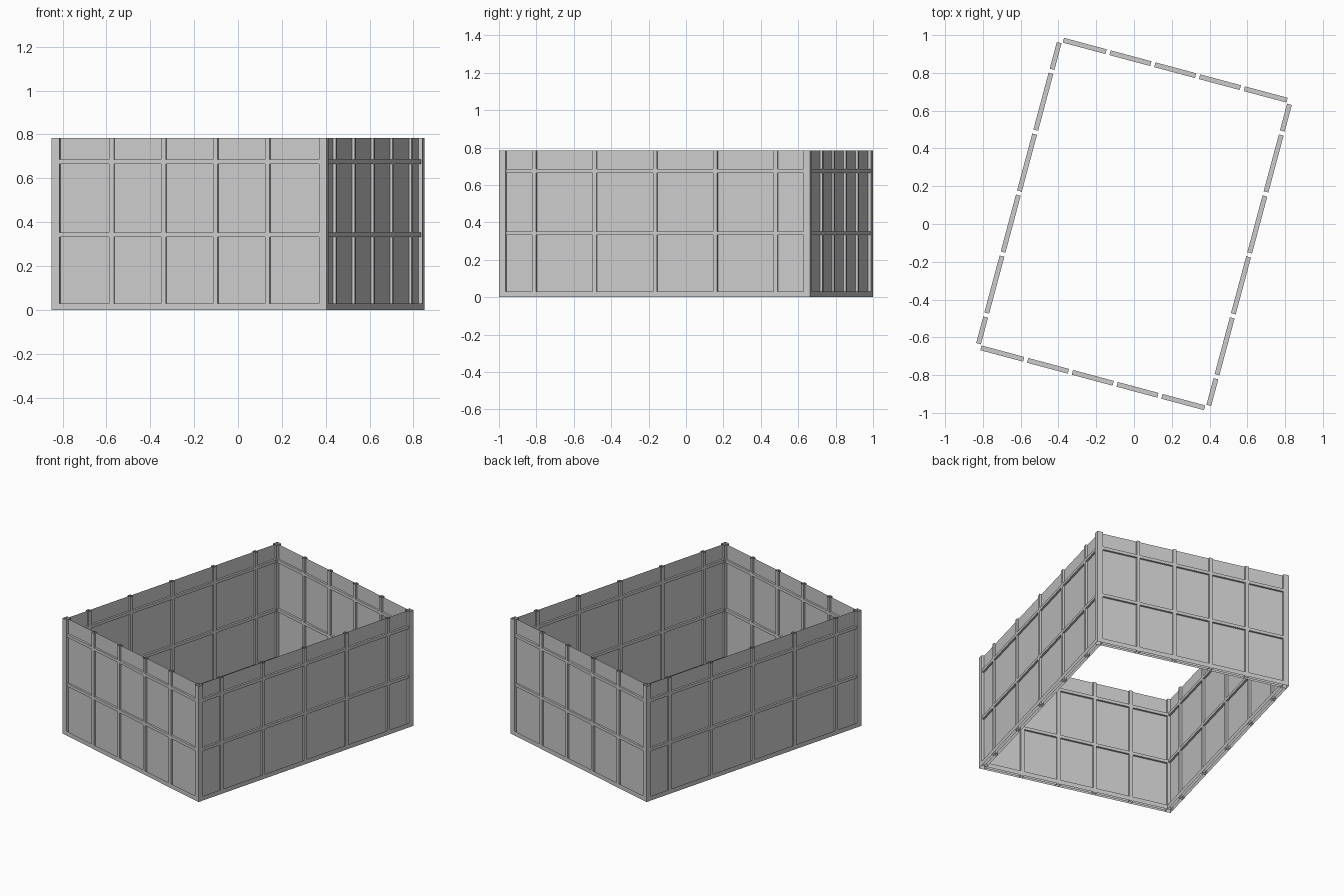
import bpy, bmesh
from math import radians, pi
from mathutils import Matrix

if "Cube" in bpy.data.objects:
    bpy.data.objects.remove(bpy.data.objects["Cube"])

A, B, H = 0.649, 0.861, 0.784      # half width, half length, height
C = 0.036                          # corner post and base rail thickness
P, D = 0.022, 0.026                # stud width and depth
RAIL, RAILS = 0.02, (0.342, 0.675) # rail height and centre heights
BASE = 0.03
TURN = Matrix.Rotation(radians(-15), 4, 'Z')


def box(name, mat, centre, size, open_ends=False):
    """Box in a wall's own frame; open_ends leaves a vertical tube."""
    bm = bmesh.new()
    bmesh.ops.create_cube(bm, size=1)
    if open_ends:
        bm.normal_update()
        caps = [f for f in bm.faces if abs(f.normal.z) > 0.9]
        bmesh.ops.delete(bm, geom=caps, context='FACES_ONLY')
    m = mat @ Matrix.Translation(centre) @ Matrix.Diagonal((*size, 1))
    bmesh.ops.transform(bm, matrix=m, verts=bm.verts)
    link(name, bm)


def sheet(name, mat, half, z0, z1):
    bm = bmesh.new()
    pts = ((-half, 0, z0), (half, 0, z0), (half, 0, z1), (-half, 0, z1))
    bm.faces.new([bm.verts.new(mat @ Matrix.Translation(p) @ Matrix().to_translation()) for p in pts])
    link(name, bm)


def link(name, bm):
    me = bpy.data.meshes.new(name)
    bm.to_mesh(me)
    bm.free()
    bpy.context.collection.objects.link(bpy.data.objects.new(name, me))


def wall(name, angle, half, offset, studs):
    """One wall: thin panel, studs, rails between studs, base rail."""
    mat = TURN @ Matrix.Rotation(angle, 4, 'Z') @ Matrix.Translation((0, -offset, 0))
    sheet(name + "_panel", mat, half, 0, H)
    box(name + "_base_rail", mat, (0, 0, BASE / 2), (2 * half, C, BASE), True)
    for s in studs:
        box(name + "_stud", mat, (s, 0, H / 2), (P, D, H), True)
    # rails fill each bay between neighbouring uprights
    starts = [-half] + [s + P / 2 for s in studs]
    ends = [s - P / 2 for s in studs] + [half]
    for z in RAILS:
        for a, b in zip(starts, ends):
            box(name + "_rail", mat, ((a + b) / 2, 0, z), (b - a, D, RAIL))


# walls
short_half, long_half = A - C, B - C
short_studs = [(i - 1.5) * short_half * 2 / 5 for i in range(4)]
long_studs = [(i - 2) * 0.334 for i in range(5)]
wall("front_wall", 0, short_half, B - C / 2, short_studs)
wall("back_wall", pi, short_half, B - C / 2, short_studs)
wall("right_wall", pi / 2, long_half, A - C / 2, long_studs)
wall("left_wall", -pi / 2, long_half, A - C / 2, long_studs)

# corner posts
for sx in (-1, 1):
    for sy in (-1, 1):
        box("corner_post", TURN, (sx * (A - C / 2), sy * (B - C / 2), H / 2), (C, C, H), True)
